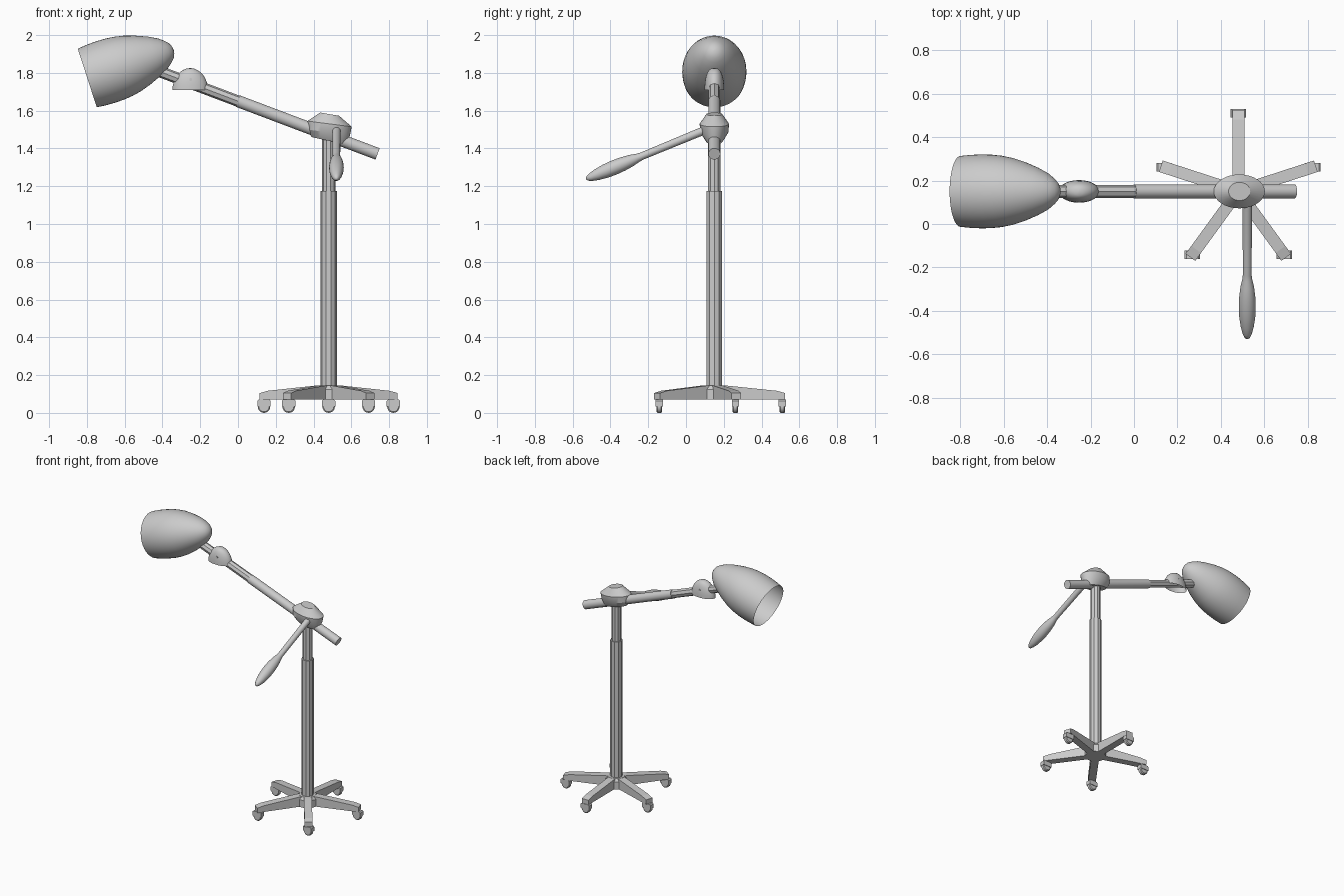
import bpy, bmesh
from math import sin, cos, pi, radians
from mathutils import Vector, Matrix

if "Cube" in bpy.data.objects:
    bpy.data.objects.remove(bpy.data.objects["Cube"])

CX, CY = 0.48, 0.15          # column axis


def finish(bm, name, smooth=None):
    bmesh.ops.remove_doubles(bm, verts=bm.verts, dist=1e-5)
    bmesh.ops.recalc_face_normals(bm, faces=bm.faces)
    me = bpy.data.meshes.new(name)
    bm.to_mesh(me)
    bm.free()
    ob = bpy.data.objects.new(name, me)
    bpy.context.collection.objects.link(ob)
    if smooth:
        bpy.ops.object.select_all(action='DESELECT')
        ob.select_set(True)
        bpy.context.view_layer.objects.active = ob
        bpy.ops.object.shade_smooth_by_angle(angle=radians(smooth))
    return ob


def loft(name, rings, smooth=None, caps=(True, True)):
    """Skin a list of equally long point rings."""
    bm = bmesh.new()
    vs = [[bm.verts.new(p) for p in r] for r in rings]
    n = len(vs[0])
    for a, b in zip(vs, vs[1:]):
        for i in range(n):
            j = (i + 1) % n
            bm.faces.new((a[i], a[j], b[j], b[i]))
    if caps[0]:
        bm.faces.new(vs[0])
    if caps[1]:
        bm.faces.new(vs[-1])
    return finish(bm, name, smooth)


def lathe(name, start, axis, profile, sides, smooth=None, caps=(True, True)):
    """Revolve (distance, radius) points about an axis."""
    s, d = Vector(start), Vector(axis).normalized()
    ref = Vector((0, 1, 0)) if abs(d.y) < 0.5 else Vector((1, 0, 0))
    u = (ref - d * ref.dot(d)).normalized()
    w = d.cross(u)
    rings = [[s + d * t + (u * sin(2 * pi * i / sides) + w * cos(2 * pi * i / sides)) * r
              for i in range(sides)] for t, r in profile]
    return loft(name, rings, smooth, caps)


def prism(name, outline, width, mat):
    """Extrude an (x, z) outline across y, then place it."""
    rings = [[mat @ Vector((x, s * width / 2, z)) for x, z in outline] for s in (-1, 1)]
    return loft(name, rings)


# Base hub, five legs and casters
lathe("base_hub", (CX, CY, 0.07), (0, 0, 1), [(0, 0.075), (0.055, 0.075), (0.075, 0.06)], 10)
leg = [(0.02, 0.07), (0.375, 0.07), (0.375, 0.105), (0.33, 0.117), (0.07, 0.144), (0.02, 0.144)]
hood = [(-0.035, 0.035), (-0.035, 0.064), (-0.028, 0.071),
        (0.028, 0.071), (0.035, 0.064), (0.035, 0.035)]
for k in range(5):
    a = radians(90 + 72 * k)
    prism(f"base_leg_{k + 1}", leg, 0.055,
          Matrix.Translation((CX, CY, 0)) @ Matrix.Rotation(a, 4, 'Z'))
    x, y = CX + 0.36 * cos(a), CY + 0.36 * sin(a)
    prism(f"caster_hood_{k + 1}", hood, 0.038, Matrix.Translation((x, y, 0)))
    lathe(f"caster_wheel_{k + 1}", (x, y - 0.015, 0.033), (0, 1, 0),
          [(0, 0.027), (0.005, 0.033), (0.025, 0.033), (0.03, 0.027)], 20, 40)

# Telescopic column
lathe("lower_column", (CX, CY, 0.12), (0, 0, 1), [(0, 0.043), (1.055, 0.043)], 10)
lathe("upper_column", (CX, CY, 1.1), (0, 0, 1), [(0, 0.035), (0.37, 0.035)], 10)

# Clamp head: tilted ellipses given by left point, right point and half width
head = [((0.39, 1.46), (0.575, 1.42), 0.045), ((0.367, 1.50), (0.593, 1.47), 0.074),
        ((0.367, 1.545), (0.602, 1.515), 0.078), ((0.435, 1.59), (0.535, 1.573), 0.042)]
rings = []
for (lx, lz), (rx, rz), w in head:
    rings.append([((lx + rx) / 2 + (rx - lx) / 2 * cos(t), CY + w * sin(t),
                   (lz + rz) / 2 + (rz - lz) / 2 * cos(t))
                  for t in (2 * pi * i / 32 for i in range(32))])
loft("clamp_head", rings, 30)

# Boom: smooth tube, then a faceted extension running into the shade
boom_dir = (-1, 0, 0.378)
lathe("boom_tube", (0.739, CY, 1.371), boom_dir, [(0, 0.032), (0.79, 0.032)], 28, 40)
lathe("boom_extension", (0.02, CY, 1.643), boom_dir, [(0, 0.03), (0.47, 0.03)], 8)

# Elbow cover: open-bottomed dome with an elliptical plan, and its pin
rings = []
for h in range(9):
    t = h / 8 * radians(88)
    s = cos(t)
    rings.append([(-0.253 + 0.094 * s * cos(q), CY + 0.052 * s ** 0.7 * sin(q), 1.71 + 0.115 * sin(t))
                  for q in (2 * pi * i / 28 for i in range(28))])
loft("elbow_cover", rings, 40, caps=(False, True))
lathe("elbow_pin", (-0.25, CY - 0.05, 1.765), (0, 1, 0), [(0, 0.008), (0.1, 0.008)], 12, 40)

# Lamp shade: open bell
bell = [(0, 0.163), (0.05, 0.168), (0.1, 0.170), (0.15, 0.169), (0.2, 0.164), (0.25, 0.154),
        (0.31, 0.135), (0.373, 0.109), (0.42, 0.084), (0.45, 0.06), (0.468, 0.041),
        (0.478, 0.02), (0.481, 0.002)]
lathe("lamp_shade", (-0.798, CY, 1.773), (0.951, 0, 0.309), bell, 48, 60, caps=(False, True))

# Side handle with swollen grip
grip = [(0, 0.022), (0.36, 0.02), (0.385, 0.023), (0.42, 0.031), (0.47, 0.037), (0.52, 0.039),
        (0.57, 0.037), (0.62, 0.03), (0.655, 0.021), (0.675, 0.011), (0.68, 0.003)]
lathe("side_handle", (0.521, 0.1, 1.497), (0, -0.924, -0.381), grip, 24, 40)
